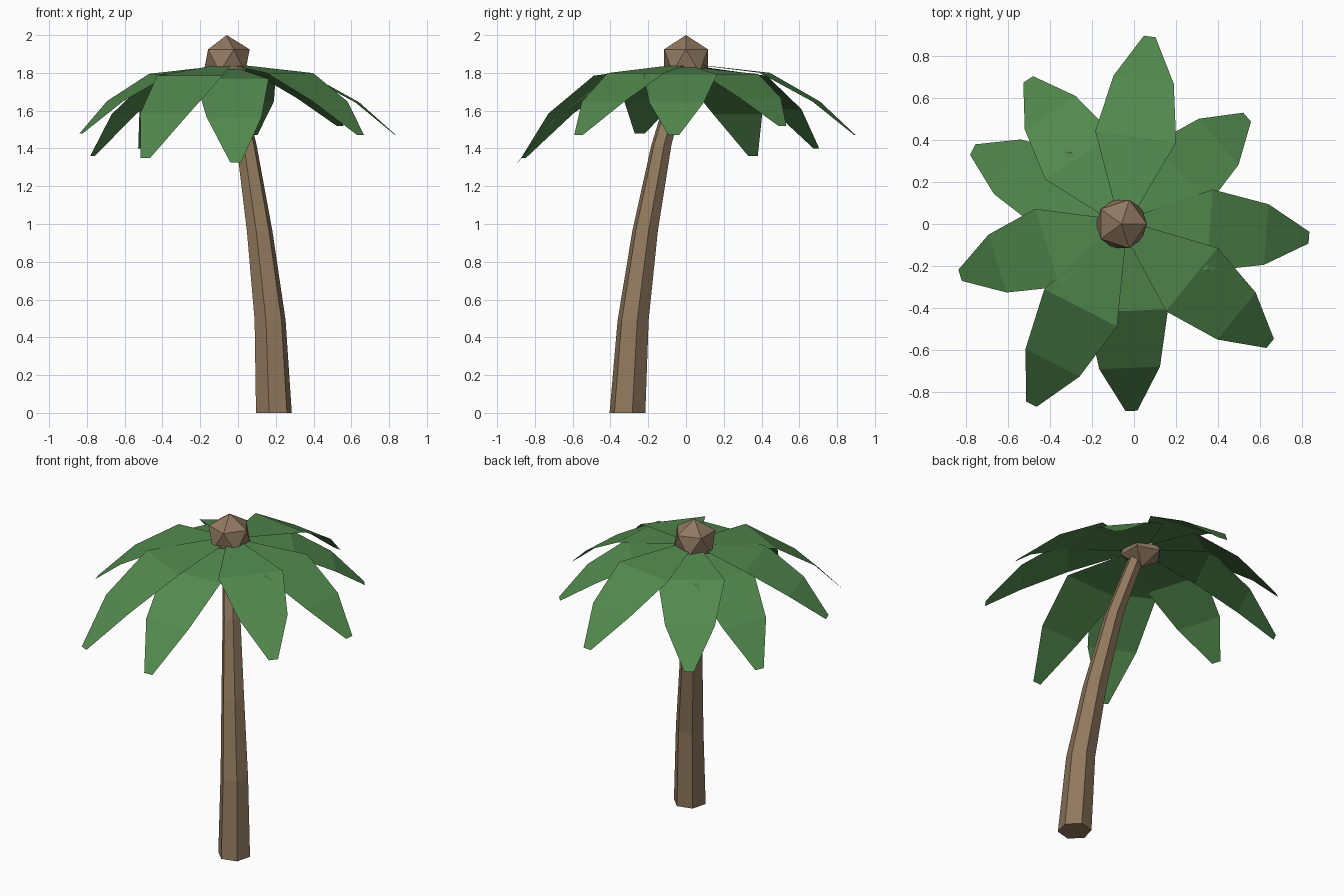
import bpy, bmesh
from math import cos, sin, radians
from mathutils import Vector, Matrix

if "Cube" in bpy.data.objects:
    bpy.data.objects.remove(bpy.data.objects["Cube"])


def material(name, rgb):
    m = bpy.data.materials.new(name)
    m.diffuse_color = (*rgb, 1)
    m.use_nodes = True
    m.node_tree.nodes["Principled BSDF"].inputs["Base Color"].default_value = m.diffuse_color
    return m


def add_object(name, bm, mat):
    mesh = bpy.data.meshes.new(name)
    bm.to_mesh(mesh)
    bm.free()
    mesh.materials.append(mat)
    ob = bpy.data.objects.new(name, mesh)
    bpy.context.collection.objects.link(ob)
    return ob


bark = material("bark", (0.28, 0.19, 0.11))
husk = material("husk", (0.28, 0.19, 0.12))
green = material("leaf_green", (0.085, 0.25, 0.075))

# Trunk: six-sided tapering tube along a curved path (x, y, z, radius)
path = [(0.19, -0.31, 0.0, 0.098), (0.17, -0.28, 0.49, 0.085),
        (0.115, -0.217, 0.96, 0.07), (0.045, -0.13, 1.42, 0.055),
        (-0.05, -0.01, 1.84, 0.045)]
bm = bmesh.new()
rings = []
for x, y, z, r in path:
    rings.append([bm.verts.new((x + r * cos(radians(15 + 60 * k)),
                                y + r * sin(radians(15 + 60 * k)), z))
                  for k in range(6)])
for a, b in zip(rings, rings[1:]):
    for k in range(6):
        n = (k + 1) % 6
        bm.faces.new((a[k], a[n], b[n], b[k]))
bm.faces.new(rings[0][::-1])
bm.faces.new(rings[-1])
add_object("trunk", bm, bark)

# Crown bud: icosahedron on top of the trunk
bm = bmesh.new()
bmesh.ops.create_icosphere(bm, subdivisions=1, radius=0.136,
                           matrix=Matrix.Translation((-0.06, 0, 1.864)))
add_object("crown_bud", bm, husk)

# Leaves: flat drooping blades, given by tip position and a small lift
tips = [(0.075, 0.895, 1.47, 0.010), (0.54, 0.51, 1.52, -0.006),
        (0.835, -0.065, 1.47, 0.0), (0.65, -0.57, 1.47, 0.008),
        (-0.012, -0.892, 1.325, -0.006), (-0.49, -0.86, 1.35, 0.010),
        (-0.83, -0.245, 1.48, 0.002), (-0.77, 0.355, 1.36, -0.008),
        (-0.505, 0.69, 1.40, 0.002)]
# length fraction, drop fraction, half width
profile = [(0.0, 0.0, 0.02), (0.465, 0.13, 0.195), (0.77, 0.53, 0.145), (1.0, 1.0, 0.028)]
for i, (tx, ty, tz, lift) in enumerate(tips):
    base = Vector((-0.05, 0, 1.84))
    span = Vector((tx, ty, 0)) - Vector((base.x, base.y, 0))
    side = Vector((-span.y, span.x, 0)).normalized()
    bm = bmesh.new()
    rows = []
    for f, d, w in profile:
        c = base + span * f
        c.z += (tz - base.z) * d + lift * (1 - d)
        rows.append((bm.verts.new(c - side * w), bm.verts.new(c + side * w)))
    for a, b in zip(rows, rows[1:]):
        bm.faces.new((a[0], b[0], b[1], a[1]))
    add_object(f"leaf_{i + 1}", bm, green)
